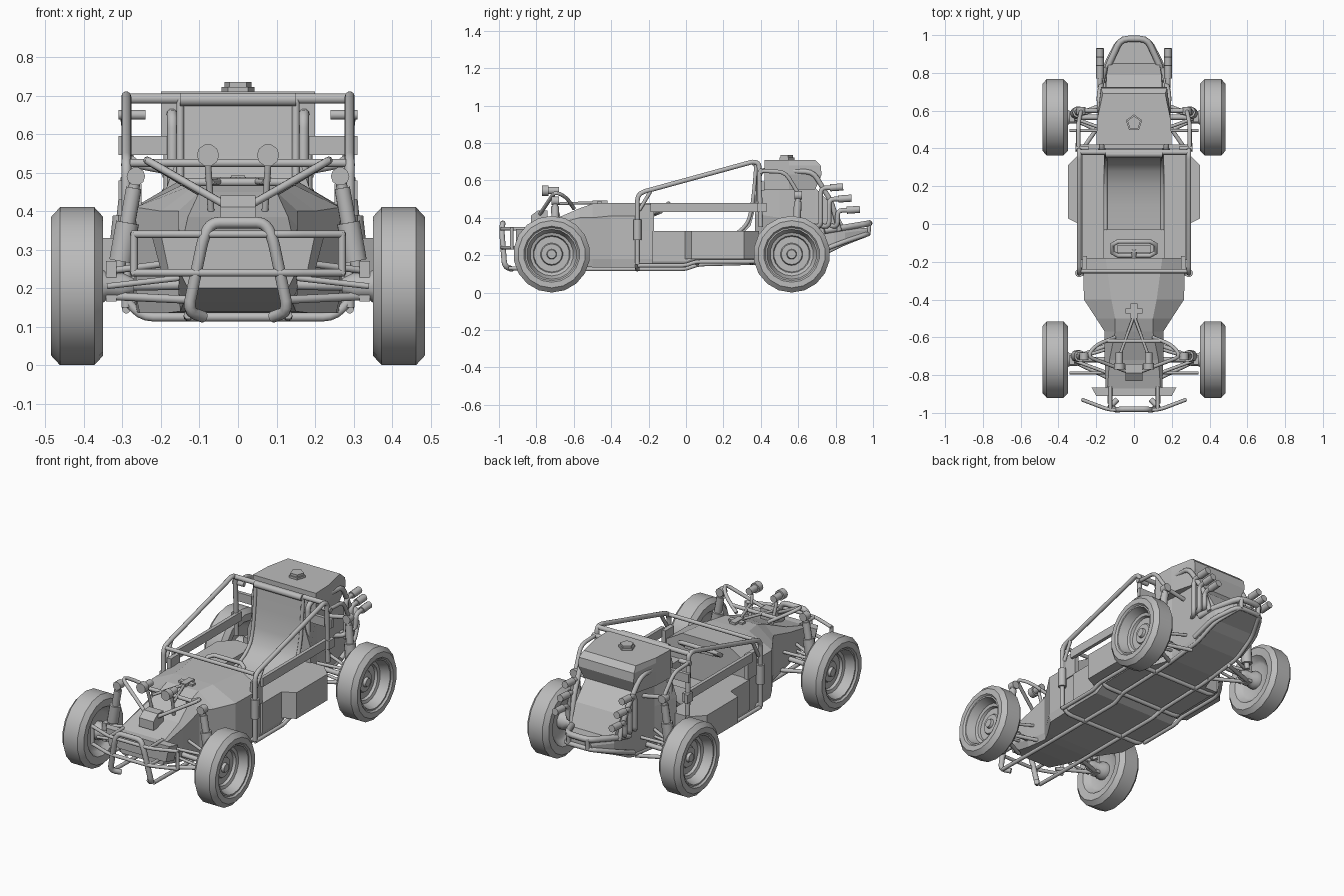
import bpy, bmesh, math
from mathutils import Vector, Matrix

old = bpy.data.objects.get("Cube")
if old:
    bpy.data.objects.remove(old)

grey = bpy.data.materials.new("plain_grey")
grey.use_nodes = True
tone = (.5, .5, .5, 1)
grey.diffuse_color = tone
grey.node_tree.nodes["Principled BSDF"].inputs["Base Color"].default_value = tone
round_parts = []


def add(name, mesh):
    ob = bpy.data.objects.new(name, mesh)
    bpy.context.collection.objects.link(ob)
    mesh.materials.clear()
    mesh.materials.append(grey)
    return ob


def loft(name, rings, both=False):
    """Skin closed rings of points, cap both ends, optionally mirror in x."""
    bm = bmesh.new()
    for s in ((1, -1) if both else (1,)):
        loops = [[bm.verts.new((s * x, y, z)) for x, y, z in r] for r in rings]
        n = len(loops[0])
        for a, b in zip(loops, loops[1:]):
            for i in range(n):
                j = (i + 1) % n
                bm.faces.new((a[i], a[j], b[j], b[i]))
        bm.faces.new(loops[0])
        bm.faces.new(loops[-1][::-1])
    bmesh.ops.recalc_face_normals(bm, faces=bm.faces)
    me = bpy.data.meshes.new(name)
    bm.to_mesh(me)
    bm.free()
    return add(name, me)


def section(y, half):
    """Symmetric cross-section from half a profile of (x, z)."""
    return [(x, y, z) for x, z in half] + [(-x, y, z) for x, z in half[::-1]]


def box(name, lo, hi, both=False):
    (a, b, c), (d, e, f) = lo, hi
    return loft(name, [[(a, b, z), (d, b, z), (d, e, z), (a, e, z)] for z in (c, f)], both)


def rounded(pts, r):
    """Replace each bend in a path with a small arc."""
    pts = [Vector(p) for p in pts]
    out = [pts[0]]
    for a, p, b in zip(pts, pts[1:], pts[2:]):
        d = min(r, (a - p).length / 2.1, (b - p).length / 2.1)
        u, v = p + (a - p).normalized() * d, p + (b - p).normalized() * d
        out += [u.lerp(p, t).lerp(p.lerp(v, t), t) for t in (0, .33, .67, 1)]
    return out + [pts[-1]]


def tube(name, pts, r=.012, both=True, bend=.04, closed=False):
    cu = bpy.data.curves.new(name, "CURVE")
    cu.dimensions = "3D"
    cu.bevel_depth = r
    cu.bevel_resolution = 3
    cu.use_fill_caps = True
    path = [Vector(p) for p in pts] if closed else rounded(pts, bend)
    for s in ((1, -1) if both else (1,)):
        sp = cu.splines.new("POLY")
        sp.points.add(len(path) - 1)
        sp.use_cyclic_u = closed
        for q, p in zip(sp.points, path):
            q.co = (s * p.x, p.y, p.z, 1)
    tmp = bpy.data.objects.new("temp", cu)
    bpy.context.collection.objects.link(tmp)
    dg = bpy.context.evaluated_depsgraph_get()
    me = bpy.data.meshes.new_from_object(tmp.evaluated_get(dg))
    me.name = name
    bpy.data.objects.remove(tmp)
    round_parts.append(add(name, me))


def span(name, pts, r=.012):
    """Tube running across the car, mirrored from its right half path."""
    tube(name, [(-x, y, z) for x, y, z in pts[::-1]] + pts, r, False)


def lathe(name, prof, centre, sides=18):
    """Spin (radius, x) pairs about the x axis."""
    rings = []
    for r, x in prof:
        rings.append([(centre[0] + x, centre[1] + r * math.sin(t), centre[2] + r * math.cos(t))
                      for t in (math.tau * i / sides for i in range(sides))])
    round_parts.append(loft(name, rings))


# Wheels: tyre with dished rim on each side
tyre = [(.04, .39), (.1, .39), (.115, .38), (.137, .355), (.18, .35), (.205, .373), (.205, .462),
        (.18, .485), (.15, .485), (.142, .475), (.134, .475), (.116, .425), (.1, .42),
        (.095, .405), (.06, .405), (.055, .415), (.027, .415), (.023, .43), (.01, .43)]
hub = [(.02, .27), (.035, .3), (.035, .34), (.05, .36), (.05, .395)]
for end, wy in (("front", -.718), ("rear", .565)):
    for side, s in (("left", 1), ("right", -1)):
        c = (0, wy, .205)
        lathe(f"{end}_{side}_wheel", [(r, s * x) for r, x in tyre], c)
        lathe(f"{end}_{side}_hub", [(r, s * x) for r, x in hub], c, 10)

# Nose and hood shell
loft("hood_body", [
    section(-.87, [(.13, .2), (.15, .24), (.15, .33), (.14, .34)]),
    section(-.72, [(.14, .165), (.155, .2), (.155, .36), (.13, .385)]),
    section(-.57, [(.15, .14), (.155, .18), (.155, .4), (.1, .45)]),
    section(-.5, [(.19, .135), (.2, .18), (.2, .4), (.1, .475)]),
    section(-.4, [(.255, .135), (.265, .18), (.265, .41), (.12, .48)]),
    section(-.18, [(.265, .135), (.27, .18), (.27, .41), (.15, .48)])])

# Open cockpit tub with pods on its flanks
loft("cockpit_tub", [
    section(y, [(.265, z), (.28, z + .03), (.28, .33), (.16, .33), (.16, .24)])
    for y, z in ((-.18, .135), (0, .135), (.06, .165), (.38, .17))])
loft("side_pod", [[(.27, -.01, z), (.35, .03, z), (.35, .31, z), (.27, .39, z)]
                  for z in (.18, .33)], True)
box("side_rail_plate", (.27, -.19, .43), (.29, .42, .48), True)
box("dash_side", (.25, -.25, .33), (.275, -.17, .47), True)

# Curved bucket seat
seat = [(-.03, .255), (.1, .265), (.2, .285), (.28, .32), (.33, .37), (.352, .45), (.365, .56), (.375, .69)]
round_parts.append(loft("seat", [
    [(-.15, y, z), (.15, y, z), (.15, y + .015, z - .012), (-.15, y + .015, z - .012)] for y, z in seat]))
tube("seat_edge", [(.15, y, z) for y, z in seat], .01)
tube("headrest_bar", [(-.15, .37, .69), (.15, .37, .69)], .018, False)

# Steering wheel and column
tilt = Matrix.Rotation(.6, 3, "X")
rim = [(.115, -.025), (.115, .025), (.085, .045), (-.085, .045), (-.115, .025),
       (-.115, -.025), (-.085, -.045), (.085, -.045)]
tube("steering_wheel", [Vector((0, -.13, .45)) + tilt @ Vector((x, y, 0)) for x, y in rim],
     .012, False, closed=True)
box("steering_spoke", (-.09, -.15, .435), (.09, -.115, .45))
tube("steering_column", [(0, -.13, .44), (0, -.25, .39)], .016, False)

# Fuel tank with chamfered back, and cap
tank = [(.55, .16, .69), (.63, .175, .725), (.68, .175, .72), (.71, .165, .69)]
loft("rear_tank", [[(-.2, .42, z), (.2, .42, z), (.195, .55, z), (w, y, z), (-w, y, z), (-.195, .55, z)]
                   for z, w, y in tank])
for r, lo, hi in ((.045, .705, .722), (.037, .72, .735)):
    loft("tank_cap", [[(r * math.sin(math.tau * i / 5), .535 + r * math.cos(math.tau * i / 5), z)
                       for i in range(5)] for z in (lo, hi)])

# Engine bay and sloping tail
loft("engine_tail", [
    section(.37, [(.19, .17), (.2, .22), (.2, .42), (.15, .56)]),
    section(.5, [(.145, .17), (.15, .2), (.15, .4), (.15, .56)]),
    section(.69, [(.145, .2), (.15, .22), (.15, .4), (.15, .56)]),
    section(.79, [(.145, .24), (.15, .26), (.15, .34), (.145, .46)]),
    section(.85, [(.135, .27), (.14, .28), (.14, .32), (.135, .345)]),
    section(.97, [(.07, .31), (.08, .32), (.08, .335), (.07, .345)])])
box("rear_cross_plate", (-.31, .4, .545), (.31, .42, .595))
box("rear_side_plate", (.29, .38, .43), (.31, .43, .48), True)

# Roll cage
tube("cage_side", [(.29, -.26, .15), (.29, -.26, .53), (.29, .36, .7), (.29, .39, .69), (.29, .4, .35)], .013)
span("cage_front_bar", [(.28, -.25, .525)], .011)
span("cage_top_bar", [(.29, .38, .692)], .014)
tube("cage_brace", [(.29, -.19, .54), (.285, -.25, .44)], .01)
tube("post_sleeve", [(.29, -.26, .28), (.29, -.26, .39)], .022)
tube("cage_rear_side", [(.295, .4, .65), (.295, .53, .645), (.28, .6, .53)], .011)
tube("cage_rear_stay", [(.17, .39, .35), (.17, .39, .655), (.185, .68, .645), (.165, .78, .48), (.15, .82, .33)], .014)
tube("cage_stub", [(.24, .4, .65), (.31, .4, .65)], .013)

# Belly frame and skid plate
tube("belly_rail", [(.13, -.95, .13), (.13, -.6, .125), (.13, 0, .125), (.14, .06, .15),
                    (.14, .42, .16), (.14, .7, .19), (.13, .84, .26), (.07, .97, .31)], .011)
tube("side_rail", [(.29, -.26, .145), (.29, 0, .145), (.29, .05, .165), (.29, .37, .165), (.2, .5, .18)], .011)
for y, z in ((-.26, .125), (.06, .155), (.35, .16)):
    span("belly_cross_tube", [(.25, y, z), (.292, y, z + .045)], .012)

# Front bumper, wing and hoop
loft("front_wing", [[(-a, -.865, z), (a, -.865, z), (b, -.91, z), (-b, -.91, z)]
                    for z, a, b in ((.245, .2, .18), (.34, .225, .2))])
for z in (.24, .34):
    span("bumper_bar", [(.13, -.985, z), (.275, -.93, z)], .01)
    tube("bumper_mount", [(.125, -.985, z), (.125, -.86, z)], .01)
tube("bumper_end", [(.27, -.932, .235), (.27, -.932, .345)], .01)
span("bumper_hoop", [(.07, -.98, .37), (.09, -.985, .33), (.13, -.97, .14), (.09, -.93, .125)], .015)

# Front tower, lamps and hood fittings
loft("tower_block", [[(-.045, y, z - h), (.045, y, z - h), (.045, y, z), (-.045, y, z)]
                     for y, z, h in ((-.83, .41, .05), (-.79, .44, .08), (-.74, .44, .07))])
tube("tower_tube", [(.04, -.78, .42), (.25, -.7, .54), (.2, -.64, .51), (.1, -.6, .45)], .01)
span("tower_bar", [(.15, -.62, .475)], .011)
tube("lamp_stay", [(.078, -.71, .52), (.07, -.68, .4)], .009)
tube("hood_stay", [(.07, -.68, .475), (.005, -.5, .48)], .008)
tube("lamp_body", [(.078, -.74, .545), (.078, -.68, .545)], .02)
tube("lamp_rim", [(.078, -.77, .545), (.078, -.735, .545)], .029)
box("hood_latch", (-.018, -.5, .472), (.018, -.42, .492))
box("hood_latch_bar", (-.045, -.475, .472), (.045, -.448, .488))


def suspension(end, y, top):
    """Control arms, axle and coil-over damper at one axle."""
    for dy in (-.1, .08):
        tube(end + "_lower_arm", [(.13, y + dy, .17), (.34, y, .18)], .011)
        tube(end + "_upper_arm", [(.14, y + dy * .7, .27), (.33, y, .245)], .009)
    tube(end + "_axle", [(.1, y, .21), (.35, y, .205)], .014)
    tube(end + "_tie_rod", [(.12, y - .07, .23), (.34, y - .07, .205)], .008)
    box(end + "_knuckle", (.315, y - .025, .165), (.342, y + .025, .27), True)
    a, b = Vector((.31, y + .02, .24)), Vector(top)
    tube(end + "_damper_rod", [a, b], .015)
    tube(end + "_damper_body", [a.lerp(b, .12), a.lerp(b, .52)], .031)
    tube(end + "_damper_spring", [a.lerp(b, .52), a.lerp(b, .88)], .021)
    tube(end + "_damper_mount", [b - Vector((0, .02, 0)), b + Vector((0, .02, 0))], .024)


suspension("front", -.718, (.265, -.7, .49))
suspension("rear", .565, (.28, .6, .52))
tube("rear_damper_stay", [(.15, .6, .5), (.28, .6, .525)], .012)

# Exhaust stacks
for i in range(3):
    y, z = .75 + .045 * i, .56 - .06 * i
    tube("exhaust_pipe", [(.14, .66 + .05 * i, .36), (.18, y - .03, .35), (.18, y - .03, z), (.18, y + .03, z)],
         .013, bend=.03)
    tube("exhaust_tip", [(.18, y + .02, z), (.18, y + .09, z + .005)], .02)

# Rear bumper
span("rear_bumper_top", [(.07, .98, .37), (.14, .83, .345), (.16, .74, .33)], .017)
span("rear_bumper_low", [(.08, .975, .315), (.15, .84, .27), (.16, .7, .215)], .013)
tube("rear_bumper_post", [(.06, .975, .31), (.06, .98, .375)], .012)

# Smooth the round parts, keeping their hard edges crisp
for ob in bpy.context.view_layer.objects:
    ob.select_set(ob in round_parts)
bpy.context.view_layer.objects.active = round_parts[0]
bpy.ops.object.shade_smooth_by_angle(angle=math.radians(40))
